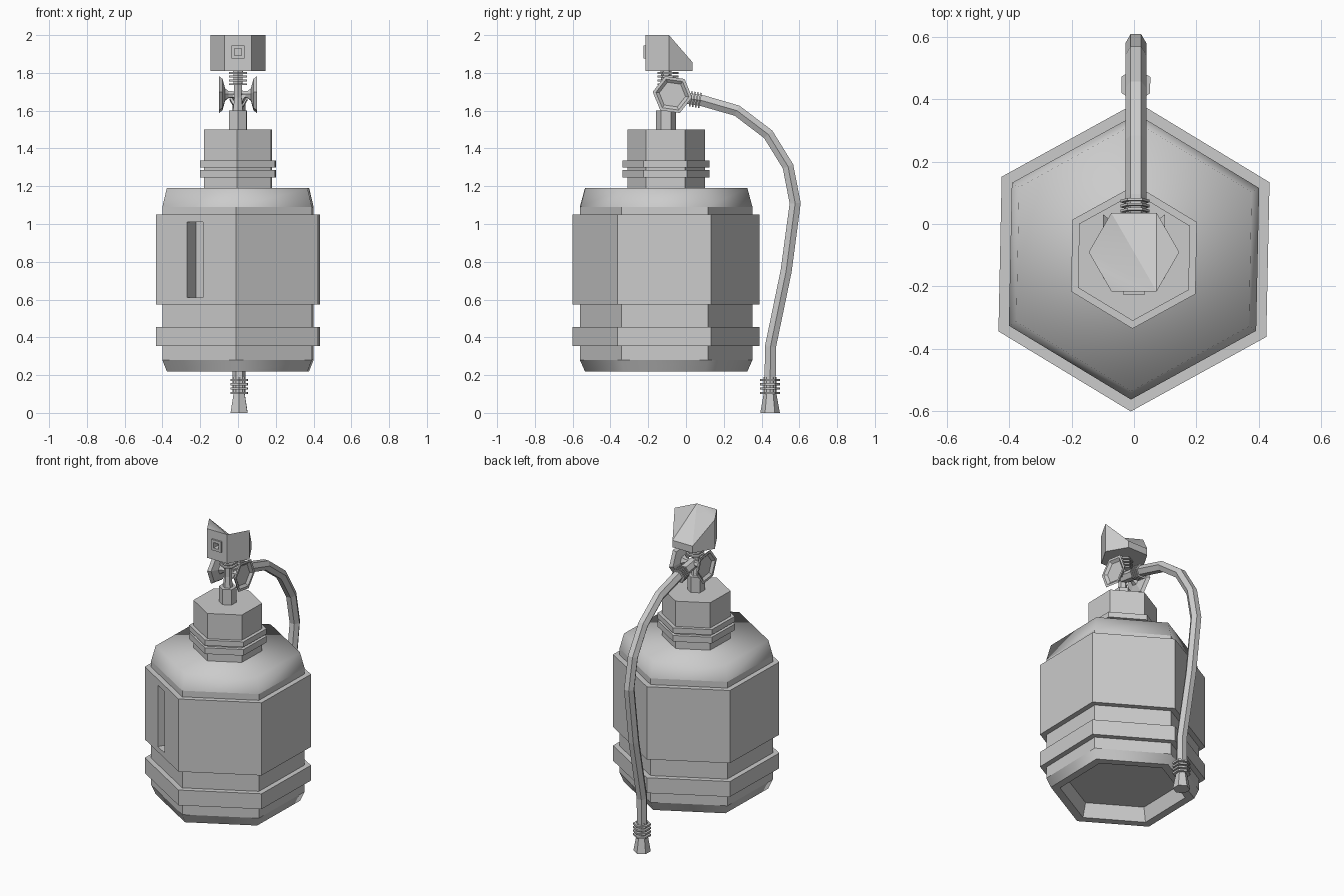
import bpy, bmesh, math
from mathutils import Vector

if "Cube" in bpy.data.objects:
    bpy.data.objects.remove(bpy.data.objects["Cube"])

CY = -0.105          # depth of the tank axis
TURN = 28.8          # hexagon turn, one corner facing forward


def finish(name, bm, smooth=None):
    bmesh.ops.recalc_face_normals(bm, faces=bm.faces)
    if smooth:
        for f in bm.faces:
            f.smooth = smooth(f.calc_center_median())
    me = bpy.data.meshes.new(name)
    bm.to_mesh(me)
    bm.free()
    ob = bpy.data.objects.new(name, me)
    bpy.context.collection.objects.link(ob)
    return ob


def tube(name, stations, axis=None, turn=TURN, smooth=None):
    """Six-sided loft through (x, y, z, radius); rings follow the path unless axis is given."""
    bm = bmesh.new()
    pts = [Vector(s[:3]) for s in stations]
    rings = []
    for i, s in enumerate(stations):
        if axis:
            t = Vector(axis).normalized()
        else:
            a = (pts[i] - pts[max(i - 1, 0)]).normalized()
            b = (pts[min(i + 1, len(pts) - 1)] - pts[i]).normalized()
            t = (a + b).normalized()
        u = Vector((0, 1, 0)) if abs(t.x) > 0.9 else Vector((1, 0, 0))
        v = t.cross(u)
        ang = [math.radians(turn + 60 * k) for k in range(6)]
        rings.append([bm.verts.new(pts[i] + s[3] * (u * math.cos(q) + v * math.sin(q))) for q in ang])
    for a, b in zip(rings, rings[1:]):
        for k in range(6):
            bm.faces.new((a[k], a[(k + 1) % 6], b[(k + 1) % 6], b[k]))
    bm.faces.new(rings[0][::-1])
    bm.faces.new(rings[-1])
    return finish(name, bm, smooth)


def lathe(name, profile, y=CY, turn=TURN, smooth=None):
    return tube(name, [(0, y, z, r) for z, r in profile], (0, 0, 1), turn, smooth)


def ribs(name, start, axis, count, step, radius, turn=TURN):
    d = Vector(axis).normalized()
    for i in range(count):
        p = Vector(start) + d * step * i
        q = p + d * step * 0.5
        tube(f"{name}_{i + 1}", [(*p, radius), (*q, radius)], axis, turn)


def box(name, loc, size, rot=0):
    bpy.ops.mesh.primitive_cube_add(size=1, location=loc, rotation=(0, 0, math.radians(rot)))
    ob = bpy.context.object
    ob.name = name
    ob.scale = size
    return ob


def cut(target, cutter):
    m = target.modifiers.new("cut", 'BOOLEAN')
    m.operation, m.solver, m.object = 'DIFFERENCE', 'EXACT', cutter
    bpy.context.view_layer.objects.active = target
    bpy.ops.object.modifier_apply(modifier=m.name)
    bpy.data.objects.remove(cutter)


# Tank with raised bands, recessed base and level slot
tank = lathe("tank", [
    (0.31, 0.35), (0.22, 0.375), (0.22, 0.43), (0.28, 0.457), (0.355, 0.457),
    (0.355, 0.495), (0.455, 0.495), (0.455, 0.457), (0.575, 0.457), (0.575, 0.495),
    (1.05, 0.495), (1.05, 0.457), (1.09, 0.457), (1.19, 0.43)],
    smooth=lambda c: c.z > 1.1 or 0.23 < c.z < 0.255)
cut(tank, box("slot_cutter", (-0.2275, -0.469, 0.81), (0.098, 0.18, 0.4), -31.2))

# Neck with two collars, and the stem
lathe("neck", [(1.18, 0.205), (1.245, 0.205), (1.245, 0.23), (1.285, 0.23), (1.285, 0.205),
               (1.30, 0.205), (1.30, 0.23), (1.335, 0.23), (1.335, 0.205), (1.5, 0.205)])
lathe("stem", [(1.49, 0.053), (1.6, 0.053), (1.6, 0.03), (1.67, 0.022), (1.82, 0.03)])
ribs("head_rib", (0, -0.095, 1.735), (0, 0, 1), 4, 0.02, 0.055)

# Pair of dished hand wheels on a cross shaft
for side, s in (("left", -1), ("right", 1)):
    prof = [(0, 0.018), (0.05, 0.02), (0.068, 0.035), (0.082, 0.09),
            (0.1, 0.105), (0.1, 0.088), (0.086, 0.07)]
    tube(f"hand_wheel_{side}", [(s * x, -0.072, 1.685, r) for x, r in prof], (1, 0, 0), -8)

# Head: hexagonal block whose top drops at the back
bm = bmesh.new()
corners = [(0.145 * math.cos(math.radians(60 * k)), -0.09 + 0.145 * math.sin(math.radians(60 * k)))
           for k in range(6)]
low = [bm.verts.new((x, y, 1.81)) for x, y in corners]
top = [bm.verts.new((x, y, 1.855 if k in (1, 2) else 2.0)) for k, (x, y) in enumerate(corners)]
bm.faces.new(low[::-1])
for k in range(6):
    n = (k + 1) % 6
    bm.faces.new((low[k], low[n], top[n], top[k]))
for k in range(4):                       # fan from the front right corner
    bm.faces.new((top[5], top[k], top[k + 1]))
head = finish("head", bm, lambda c: c.z > 1.915)
cut(head, box("outlet_cutter", (0, -0.215, 1.91), (0.036, 0.07, 0.036)))
outlet = box("outlet", (0, -0.215, 1.91), (0.07, 0.022, 0.07))
cut(outlet, box("outlet_cutter", (0, -0.215, 1.91), (0.036, 0.07, 0.036)))

# Hose with ribbed ends and a flared tip
path = [(-0.09, 1.68), (0.09, 1.652), (0.27, 1.6), (0.435, 1.475), (0.54, 1.305),
        (0.578, 1.11), (0.53, 0.75), (0.447, 0.35), (0.445, 0.1)]
tube("hose", [(0.006, y, z, 0.034) for y, z in path], turn=0)
ribs("hose_top_rib", (0.003, 0.022, 1.663), (0, 1, -0.16), 4, 0.016, 0.047, 0)
ribs("hose_tip_rib", (0.006, 0.445, 0.1), (0, 0, 1), 4, 0.023, 0.053)
lathe("hose_tip", [(0, 0.052), (0.1, 0.034), (0.19, 0.034)], y=0.445).location.x = 0.006
